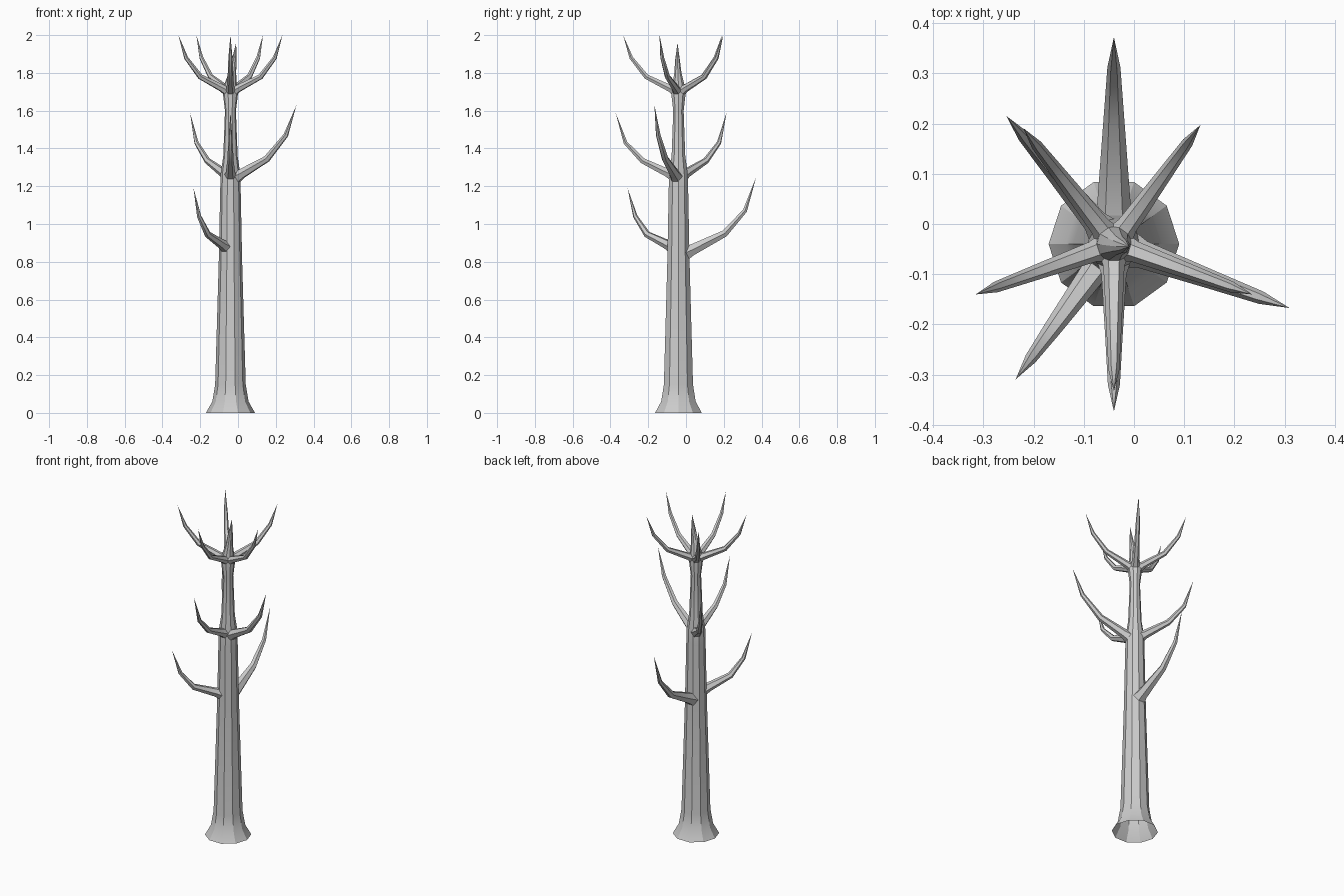
import bpy, bmesh
from math import sin, cos, pi, radians
from mathutils import Vector

if "Cube" in bpy.data.objects:
    bpy.data.objects.remove(bpy.data.objects["Cube"])

AXIS = Vector((-0.04, -0.04, 0))


def tube(name, path, side, sides, phase=0.0):
    """Loft rings along a path of (point, radius); a zero radius closes to a tip."""
    bm = bmesh.new()
    rings = []
    for i, (p, r) in enumerate(path):
        if r == 0:
            rings.append([bm.verts.new(p)])
            continue
        a = path[max(i - 1, 0)][0]
        b = path[min(i + 1, len(path) - 1)][0]
        up = (b - a).normalized().cross(side).normalized()
        rings.append([bm.verts.new(p + side * (r * cos(phase + 2 * pi * k / sides))
                                   + up * (r * sin(phase + 2 * pi * k / sides)))
                      for k in range(sides)])
    for a, b in zip(rings, rings[1:]):
        for k in range(sides):
            j = (k + 1) % sides
            if len(b) == 1:
                bm.faces.new((a[k], a[j], b[0]))
            else:
                bm.faces.new((a[k], a[j], b[j], b[k]))
    bmesh.ops.recalc_face_normals(bm, faces=bm.faces)
    mesh = bpy.data.meshes.new(name)
    bm.to_mesh(mesh)
    bm.free()
    obj = bpy.data.objects.new(name, mesh)
    bpy.context.collection.objects.link(obj)
    bpy.context.view_layer.objects.active = obj
    obj.select_set(True)
    bpy.ops.object.shade_smooth_by_angle(angle=radians(30))
    obj.select_set(False)


def branch(name, angle, profile):
    """Upswept branch; profile is (distance from trunk axis, height, thickness)."""
    a = radians(angle)
    out, side = Vector((cos(a), sin(a), 0)), Vector((-sin(a), cos(a), 0))
    path = [(AXIS + out * d + Vector((0, 0, z)), r) for d, z, r in profile]
    tube(name, path, side, 6)


# Trunk with flared, open foot
trunk = [(0, 0.13), (0.06, 0.096), (0.15, 0.081), (0.80, 0.062), (1.19, 0.054),
         (1.26, 0.053), (1.36, 0.038), (1.60, 0.029), (1.69, 0.040), (1.735, 0.034)]
path = [(AXIS + Vector((0, 0, z)), r) for z, r in trunk]
# Leader shoot leaning slightly off the axis
path += [(Vector((-0.03, -0.043, 1.80)), 0.02), (Vector((-0.02, -0.045, 1.87)), 0.013),
         (Vector((-0.01, -0.045, 1.96)), 0)]
tube("trunk", path, Vector((1, 0, 0)), 10)

# Low branches
branch("low_branch_back", 90, [(0.02, 0.84, 0.050), (0.07, 0.862, 0.034), (0.245, 0.95, 0.021),
                               (0.352, 1.07, 0.013), (0.412, 1.25, 0)])
branch("low_branch_front", 234, [(0.02, 0.87, 0.040), (0.075, 0.892, 0.026), (0.205, 0.945, 0.018),
                                 (0.282, 1.04, 0.012), (0.333, 1.19, 0)])

# Middle branches
mid = [(0.01, 1.25, 0.042), (0.06, 1.272, 0.025), (0.19, 1.335, 0.017), (0.28, 1.43, 0.012), (0.333, 1.59, 0)]
for i, angle in enumerate((130, 270)):
    branch(f"middle_branch_{i + 1}", angle, mid)
branch("middle_branch_long", 340, [(0.01, 1.24, 0.045), (0.06, 1.265, 0.028), (0.205, 1.345, 0.019),
                                   (0.312, 1.47, 0.013), (0.372, 1.63, 0)])

# Crown of five branches
top = [(0.0, 1.695, 0.034), (0.045, 1.718, 0.021), (0.17, 1.78, 0.015), (0.25, 1.88, 0.011), (0.293, 2.0, 0)]
for i, angle in enumerate((54, 128, 200, 270, 340)):
    branch(f"crown_branch_{i + 1}", angle, top)
